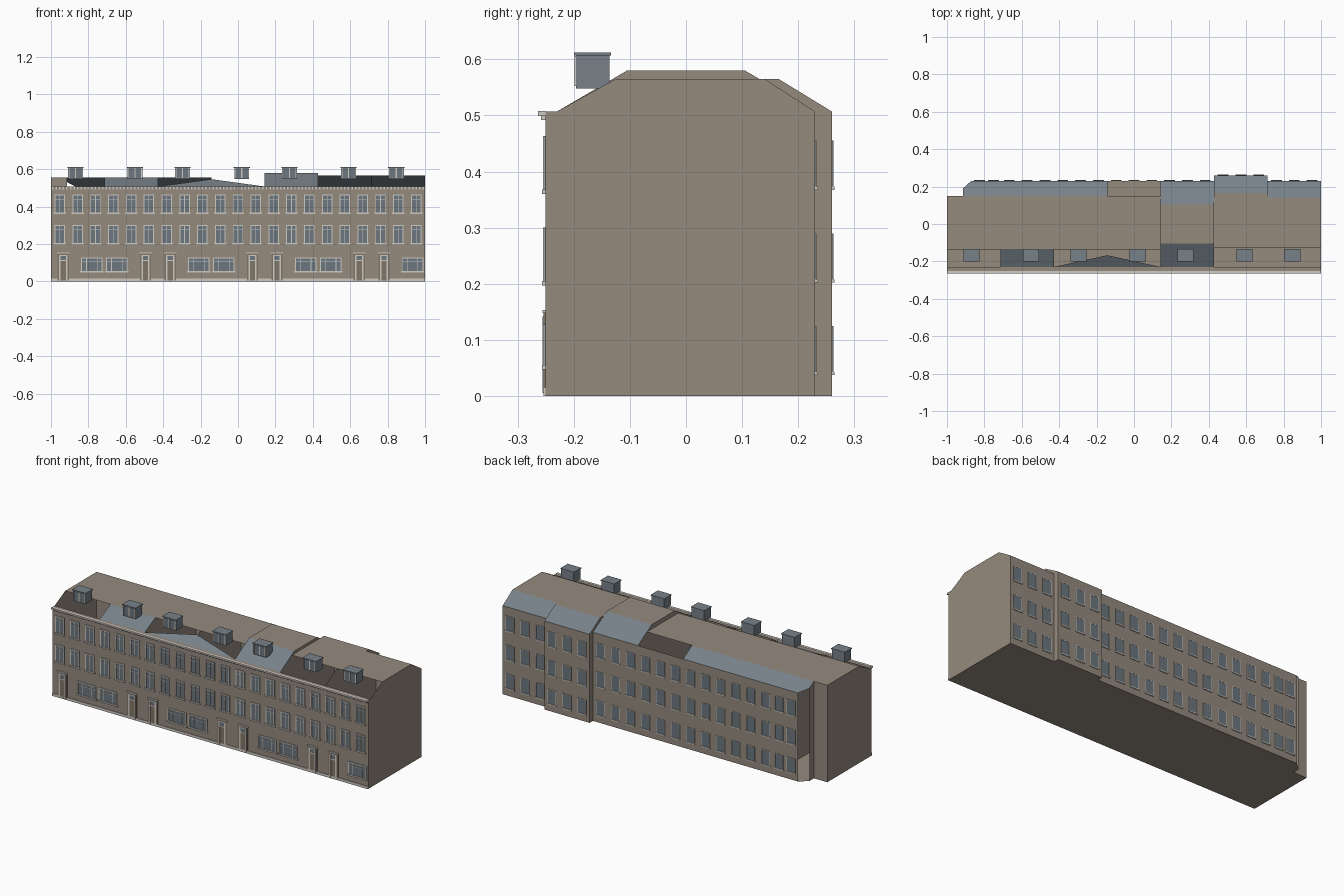
import bpy, bmesh
from mathutils import Vector

cube = bpy.data.objects.get("Cube")
if cube:
    bpy.data.objects.remove(cube)


def material(name, r, g, b):
    m = bpy.data.materials.new(name)
    m.use_nodes = True
    m.diffuse_color = (r, g, b, 1)
    node = next(n for n in m.node_tree.nodes if n.type == 'BSDF_PRINCIPLED')
    node.inputs["Base Color"].default_value = (r, g, b, 1)
    return m


WALL = material("brown_wall", .30, .255, .208)
SLATE = material("slate", .185, .222, .25)
GLASS = material("window_glass", .15, .185, .215)
TRIM = material("pale_trim", .62, .59, .54)
DOOR = material("door_brown", .22, .18, .14)

PITCH = 2 / 7          # width of one house
EAVE = .507
FRONT = -.25


def finish(bm, name, *mats):
    mesh = bpy.data.meshes.new(name)
    bm.to_mesh(mesh)
    bm.free()
    for m in mats:
        mesh.materials.append(m)
    ob = bpy.data.objects.new(name, mesh)
    bpy.context.collection.objects.link(ob)
    return ob


def face(bm, pts, mat=0):
    f = bm.faces.new([bm.verts.new(p) for p in pts])
    f.material_index = mat


def box(bm, x0, x1, y0, y1, z0, z1):
    vs = bmesh.ops.create_cube(bm, size=1)["verts"]
    for v in vs:
        v.co = Vector((x0 if v.co.x < 0 else x1,
                       y0 if v.co.y < 0 else y1,
                       z0 if v.co.z < 0 else z1))


def shell(name, x0, x1, h, yf, yb, back, front="open", rear="slate", left=None):
    """One house: walls, floor and roof skin; some roof slopes stay open."""
    prof = [(FRONT, 0), (FRONT, EAVE), (-.23, EAVE), (yf, h), (yb, h)]
    if back > yb:
        prof.append((back, EAVE))
    prof.append((back, 0))
    bm = bmesh.new()
    for i, (a, b) in enumerate(zip(prof, prof[1:] + prof[:1])):
        front_slope = i == 2
        rear_slope = i == 4 and back > yb
        if (front_slope and front != "slate") or (rear_slope and rear == "open"):
            continue
        face(bm, [(x0, *a), (x0, *b), (x1, *b), (x1, *a)],
             int(front_slope or rear_slope))
    # half slope rising toward one party wall
    if front in ("rise_right", "rise_left"):
        xt = x1 if front == "rise_right" else x0
        face(bm, [(x0, -.23, EAVE), (x1, -.23, EAVE), (xt, -.167, .546)], 1)
    face(bm, [(x0, *p) for p in (left or prof)])
    if name != "end_house_side":
        face(bm, [(x1, *p) for p in reversed(prof)])
    bmesh.ops.remove_doubles(bm, verts=bm.verts, dist=1e-5)
    # chamfer the free back corner of the first house
    if left:
        cut = bmesh.ops.bisect_plane(
            bm, geom=bm.verts[:] + bm.edges[:] + bm.faces[:], dist=1e-6,
            plane_co=(-.87, back, 0), plane_no=(-.04, .045, 0), clear_outer=True)
        edges = [e for e in cut["geom_cut"] if isinstance(e, bmesh.types.BMEdge)]
        bmesh.ops.edgenet_fill(bm, edges=edges, mat_nr=0)
    bmesh.ops.recalc_face_normals(bm, faces=bm.faces)
    return finish(bm, name, WALL, SLATE)


# Row of seven houses: height, roof front y, roof back y, back wall y, slopes
houses = [
    (.555, -.135, .15, .23, "open", "slate"),
    (.555, -.135, .15, .23, "slate", "slate"),
    (.555, -.135, .15, .23, "rise_right", "slate"),
    (.555, -.135, .15, .23, "rise_left", "open"),
    (.58, -.105, .105, .23, "slate", "slate"),
    (.565, -.125, .165, .26, "open", "slate"),
    (.565, -.125, .14, .23, "open", "slate"),
]
for i, (h, yf, yb, back, front, rear) in enumerate(houses):
    x0 = -1 + i * PITCH
    if i == 0:
        shell("end_house_side", x0, -.915, h, yf, yb, yb)
        side = [(yb, 0), (yb, h), (back, EAVE), (back, 0)]
        shell("house_1", -.915, x0 + PITCH, h, yf, yb, back, front, rear, side)
    else:
        shell(f"house_{i + 1}", x0, x0 + PITCH, h, yf, yb, back, front, rear)

glass, frames, doors = bmesh.new(), bmesh.new(), bmesh.new()


def plate(bm, x0, x1, z0, z1, y, out, depth):
    """Thin plate standing off a wall at y; out is -1 at the front, 1 at the back."""
    ya, yb = sorted((y, y + out * depth))
    box(bm, x0, x1, ya, yb, z0, z1)


def window(cx, w, z0, z1, y, out, bars=(), transom=None, t=.005, depth=.005, sill=.005):
    a, b = cx - w / 2, cx + w / 2
    plate(glass, a, b, z0, z1, y, out, .002)
    plate(frames, a, a + t, z0, z1, y, out, depth)
    plate(frames, b - t, b, z0, z1, y, out, depth)
    plate(frames, a, b, z1 - t, z1, y, out, depth)
    plate(frames, a - sill, b + sill, z0 - .003, z0 + t, y, out, depth + .002)
    for f in bars:
        m = a + w * f
        plate(frames, m - t / 3, m + t / 3, z0, z1, y, out, depth - .001)
    if transom:
        m = z0 + (z1 - z0) * transom
        plate(frames, a, b, m - t / 3, m + t / 3, y, out, depth - .001)


# Upper front windows and all back windows
for k in range(21):
    cx = -1 + (k + .5) * 2 / 21
    for z0 in (.2, .363):
        window(cx, .056, z0, z0 + .1, FRONT, -1, (.5,), .76)
    if k == 0:
        continue
    bx = {1: -.826, 2: -.752}.get(k, cx)
    for z0 in (.04, .205, .37):
        window(bx, .054, z0, z0 + .085, houses[k // 3][3], 1, t=.003, depth=.003, sill=.002)

# Ground floor: a door and a wide window per house, handed alternately
dormer_box, dormer_trim, dormer_glass = bmesh.new(), bmesh.new(), bmesh.new()
for i in range(7):
    x0, flip = -1 + i * PITCH, i % 2

    def at(d):
        return x0 + (PITCH - d if flip else d)

    window(at(.219), .115, .05, .127, FRONT, -1, (.25, .75), .72)
    cx = at(.066)
    plate(doors, cx - .03, cx + .03, .005, .15, FRONT, -1, .004)
    for s in (-1, 1):
        xs = sorted((cx + s * .014, cx + s * .022))
        plate(frames, *xs, .005, .14, FRONT, -1, .006)
    for z in (.109, .136):
        plate(frames, cx - .022, cx + .022, z, z + .006, FRONT, -1, .006)
    plate(glass, cx - .014, cx + .014, .115, .136, FRONT, -1, .005)
    plate(frames, cx - .033, cx + .033, .148, .153, FRONT, -1, .006)

    # Roof dormer
    cx = at(.132 if not flip else PITCH - .162)
    if flip:
        cx = x0 + .163
    box(dormer_box, cx - .04, cx + .04, -.196, -.136, .548, .608)
    box(dormer_box, cx - .043, cx + .043, -.2, -.134, .607, .612)
    for d in (-.036, 0, .036):
        plate(dormer_trim, cx + d - .003, cx + d + .003, .552, .606, -.196, -1, .003)
    plate(dormer_glass, cx - .036, cx + .036, .554, .604, -.196, -1, .0015)

finish(glass, "window_panes", GLASS)
finish(frames, "window_and_door_frames", TRIM)
finish(doors, "doors", DOOR)
finish(dormer_box, "dormers", SLATE)
finish(dormer_trim, "dormer_frames", TRIM)
finish(dormer_glass, "dormer_panes", GLASS)

# Eaves cornice with dentils, and the plinth
bm = bmesh.new()
box(bm, -1, 1, -.264, FRONT, .499, .508)
for k in range(105):
    x = -1 + (k + .5) * 2 / 105
    box(bm, x - .004, x + .004, -.258, FRONT, .492, .499)
finish(bm, "cornice", TRIM)
bm = bmesh.new()
box(bm, -1, 1, -.254, FRONT, 0, .015)
finish(bm, "plinth", TRIM)
